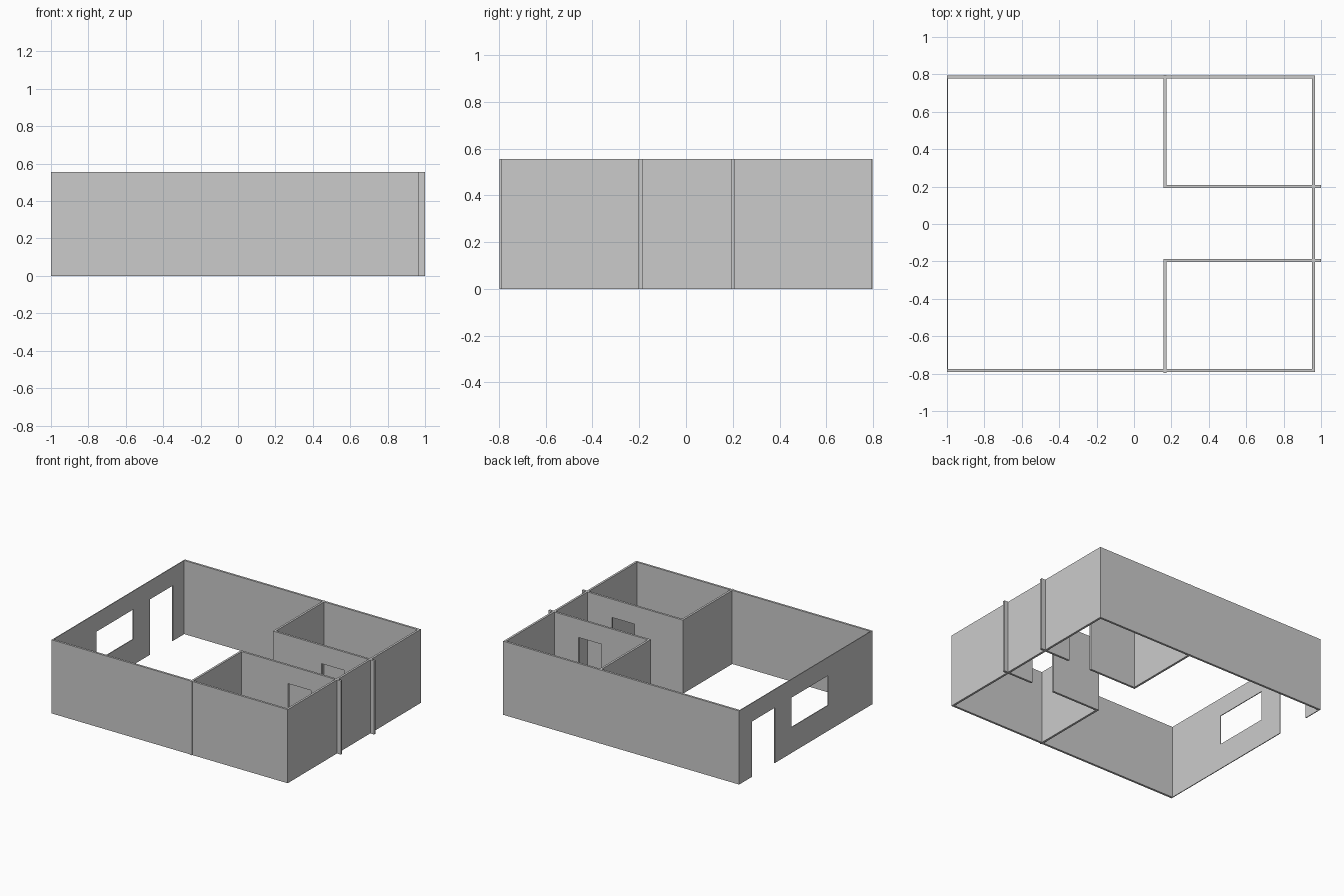
import bpy

if "Cube" in bpy.data.objects:
    bpy.data.objects.remove(bpy.data.objects["Cube"])

H = 0.555        # wall height
DOOR_H = 0.417   # top of doors and window


def box(name, x, y, z):
    """Axis-aligned box from (min, max) ranges."""
    bpy.ops.mesh.primitive_cube_add(
        size=1, location=[(r[0] + r[1]) / 2 for r in (x, y, z)])
    ob = bpy.context.object
    ob.name = name
    ob.scale = [r[1] - r[0] for r in (x, y, z)]
    bpy.ops.object.transform_apply(location=False, rotation=False, scale=True)
    return ob


def cut(wall, x, y, z):
    """Cut a box-shaped opening through a wall."""
    cutter = box("opening_cutter", x, y, z)
    cutter.hide_render = True
    mod = wall.modifiers.new("opening", 'BOOLEAN')
    mod.operation = 'DIFFERENCE'
    mod.solver = 'EXACT'
    mod.object = cutter
    bpy.context.view_layer.objects.active = wall
    bpy.ops.object.modifier_apply(modifier=mod.name)
    bpy.data.objects.remove(cutter)


# outer walls
box("front_wall", (-1, 0.968), (-0.791, -0.775), (0, H))
box("back_wall", (-1, 0.968), (0.779, 0.795), (0, H))
box("right_wall", (0.952, 0.968), (-0.791, 0.795), (0, H))

# thin entrance wall with door and window
entrance = box("entrance_wall", (-1, -0.994), (-0.791, 0.795), (0, H))
cut(entrance, (-1.1, -0.9), (0.37, 0.643), (-0.1, DOOR_H))
cut(entrance, (-1.1, -0.9), (-0.265, 0.173), (0.193, DOOR_H))

# two small rooms: a side partition and a corridor wall with a door each
for label, side, yc in (("front", -1, -0.195), ("back", 1, 0.201)):
    box(label + "_room_partition", (0.157, 0.173),
        sorted((yc - side * 0.008, side * 0.797)), (0, H))
    corridor = box(label + "_corridor_wall", (0.157, 1.0),
                   (yc - 0.008, yc + 0.008), (0, H))
    cut(corridor, (0.56, 0.75), (yc - 0.1, yc + 0.1), (-0.1, DOOR_H))
